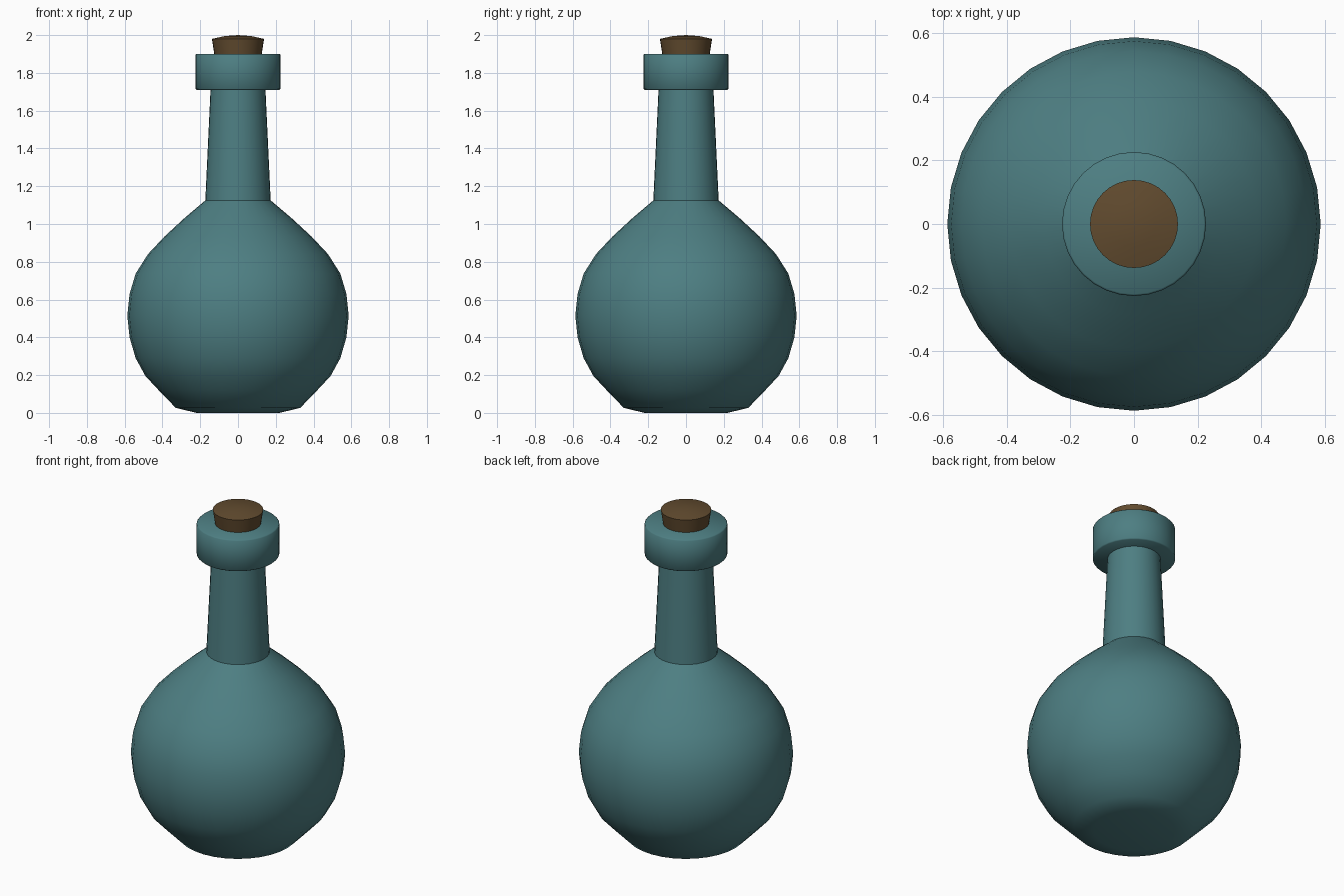
import bpy, bmesh, math

if "Cube" in bpy.data.objects:
    bpy.data.objects.remove(bpy.data.objects["Cube"])


def material(name, rgb):
    m = bpy.data.materials.new(name)
    m.diffuse_color = (*rgb, 1)
    m.use_nodes = True
    m.node_tree.nodes["Principled BSDF"].inputs["Base Color"].default_value = m.diffuse_color
    return m


def lathe(name, profile, segments, mat, angle=35):
    """Revolve an (r, z) profile around z; r = 0 makes a pole."""
    bm = bmesh.new()
    verts = [bm.verts.new((r, 0, z)) for r, z in profile]
    edges = [bm.edges.new(p) for p in zip(verts, verts[1:])]
    bmesh.ops.spin(bm, geom=verts + edges, cent=(0, 0, 0), axis=(0, 0, 1),
                   angle=math.tau, steps=segments, use_merge=True)
    bmesh.ops.remove_doubles(bm, verts=bm.verts, dist=1e-4)
    bmesh.ops.recalc_face_normals(bm, faces=bm.faces)
    mesh = bpy.data.meshes.new(name)
    bm.to_mesh(mesh)
    bm.free()
    mesh.materials.append(mat)
    ob = bpy.data.objects.new(name, mesh)
    bpy.context.collection.objects.link(ob)
    bpy.ops.object.select_all(action='DESELECT')
    ob.select_set(True)
    bpy.context.view_layer.objects.active = ob
    bpy.ops.object.shade_smooth_by_angle(angle=math.radians(angle))
    return ob


glass = material("teal_glass", (0.075, 0.21, 0.225))
cork_mat = material("cork_brown", (0.12, 0.07, 0.028))

# Round body and tapered neck
lathe("bottle_body", [
    (0, 0), (0.22, 0.0), (0.33, 0.027), (0.42, 0.12), (0.49, 0.195),
    (0.542, 0.29), (0.574, 0.4), (0.586, 0.515), (0.574, 0.63),
    (0.542, 0.737), (0.477, 0.84), (0.39, 0.933), (0.285, 1.03),
    (0.173, 1.125), (0.145, 1.72), (0, 1.72)], 32, glass)

# Thick collar around the mouth
lathe("bottle_lip", [
    (0, 1.71), (0.22, 1.71), (0.226, 1.716), (0.226, 1.894),
    (0.22, 1.90), (0, 1.90)], 32, glass, 50)

# Flared stopper with a slightly domed top
lathe("cork", [
    (0, 1.85), (0.118, 1.85), (0.138, 1.98), (0.07, 1.995), (0, 2.0)],
    32, cork_mat)
